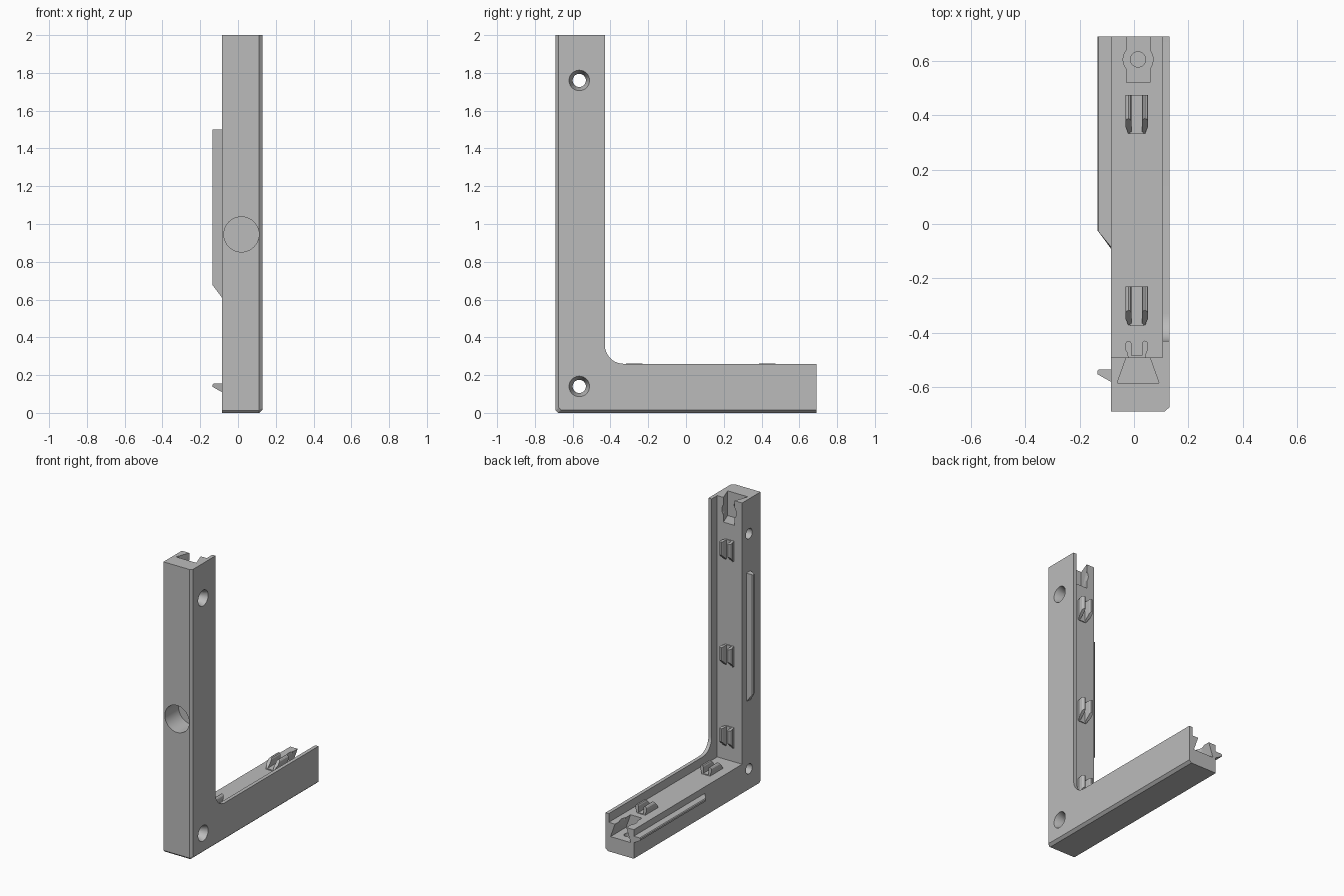
import bpy, bmesh, math
from mathutils import Vector, Matrix

if "Cube" in bpy.data.objects:
    bpy.data.objects.remove(bpy.data.objects["Cube"])

grey = bpy.data.materials.new("plain grey")
grey.use_nodes = True
grey.diffuse_color = (0.5, 0.5, 0.5, 1)
grey.node_tree.nodes["Principled BSDF"].inputs["Base Color"].default_value = (0.5, 0.5, 0.5, 1)

FRONT = -0.69            # y of the outer face of the upright
MID = 0.01               # x centre of the channel
X0, X1, PLATE = -0.085, 0.13, 0.105
FLOOR = 0.2              # depth of the channel floor
LENGTH = {"upright": 2.0, "foot": 1.38}


def place(arm, x, along, depth):
    """Map arm coordinates (along the arm, depth from its outer face) to the world."""
    if arm == "upright":
        return Vector((x, FRONT + depth, along))
    return Vector((x, FRONT + along, depth))


def finish(name, bm):
    bmesh.ops.recalc_face_normals(bm, faces=bm.faces[:])
    mesh = bpy.data.meshes.new(name)
    bm.to_mesh(mesh)
    bm.free()
    mesh.materials.append(grey)
    obj = bpy.data.objects.new(name, mesh)
    bpy.context.collection.objects.link(obj)
    return obj


def loft(name, loops):
    """Skin matching loops and cap both ends."""
    bm = bmesh.new()
    rings = [[bm.verts.new(p) for p in loop] for loop in loops]
    n = len(rings[0])
    for r, s in zip(rings, rings[1:]):
        for i in range(n):
            j = (i + 1) % n
            bm.faces.new((r[i], r[j], s[j], s[i]))
    bm.faces.new(rings[0])
    bm.faces.new(rings[-1])
    return finish(name, bm)


def prism(name, arm, section, start, end, slope=lambda x, d: 0):
    """Extrude an (x, depth) section along an arm; slope shifts its start."""
    return loft(name, [[place(arm, x, start + slope(x, d), d) for x, d in section],
                       [place(arm, x, end, d) for x, d in section]])


def cone(name, centre, axis, r1, r2, length):
    bm = bmesh.new()
    bmesh.ops.create_cone(bm, cap_ends=True, segments=40, radius1=r1, radius2=r2, depth=length)
    rot = Vector((0, 0, 1)).rotation_difference(Vector(axis)).to_matrix().to_4x4()
    bm.transform(Matrix.Translation(centre) @ rot @ Matrix.Translation((0, 0, length / 2)))
    return finish(name, bm)


def cut(target, cutter):
    mod = target.modifiers.new("cut", 'BOOLEAN')
    mod.operation, mod.solver, mod.object = 'DIFFERENCE', 'EXACT', cutter
    bpy.context.view_layer.objects.active = target
    bpy.ops.object.modifier_apply(modifier=mod.name)
    bpy.data.objects.remove(cutter)


# L-shaped frame with a rounded inner corner and chamfered outer edges
def outline(x, inset):
    wide, r, nick = 0.26, 0.1, 0.012
    pts = [(inset + nick, inset), (LENGTH["foot"], inset), (LENGTH["foot"], wide)]
    for i in range(13):
        t = math.radians(270 - 90 * i / 12)
        pts.append((wide + r + r * math.cos(t), wide + r + r * math.sin(t)))
    pts += [(wide, LENGTH["upright"]), (inset, LENGTH["upright"]), (inset, inset + nick)]
    return [Vector((x, FRONT + y, z)) for y, z in pts]


frame = loft("l_frame", [outline(X0, 0), outline(0.112, 0), outline(X1, 0.016)])

# Lower the channel floor, leaving the thin side plate standing
far = 3
cut(frame, prism("channel_cutter", "upright",
                 [(-1, FLOOR), (PLATE, FLOOR), (PLATE, far), (-1, far)], FLOOR, far))

# Screw holes with countersinks through the side
for z in (0.14, 1.76):
    y = -0.565
    cut(frame, cone("hole_cutter", (-0.3, y, z), (1, 0, 0), 0.035, 0.035, 0.6))
    cut(frame, cone("sink_cutter", (0.07, y, z), (1, 0, 0), 0.034, 0.056, 0.065))

# Round blind socket in the front
cut(frame, cone("socket_cutter", (0.018, FRONT - 0.1, 0.945), (0, 1, 0), 0.093, 0.093, 0.25))

# Dovetail pocket and blind pin hole at the end of each arm
for arm, length in LENGTH.items():
    low = 0.105
    cut(frame, prism("pocket_cutter", arm,
                     [(-0.062, low), (0.092, low), (0.057, FLOOR + 0.003), (0.057, 0.24),
                      (-0.027, 0.24), (-0.027, FLOOR + 0.003)], length - 0.17, length + 0.1))
    axis = place(arm, 0, 0, 1) - place(arm, 0, 0, 0)
    at = length - 0.085
    cut(frame, cone("recess_cutter", place(arm, 0.015, at, low + 0.002), axis, 0.055, 0.055, 0.15))
    cut(frame, cone("pin_cutter", place(arm, 0.015, at, 0.05), axis, 0.028, 0.028, 0.1))

# Snap ribs on the outside of the channel wall
rib = [(X0 + 0.005, 0.107), (X0, 0.11), (-0.135, 0.138), (-0.135, 0.15),
       (-0.13, 0.155), (X0 + 0.005, 0.155)]
for arm, start, end in (("upright", 0.61, 1.5), ("foot", 0.6, 1.38)):
    prism(arm + "_snap_rib", arm, rib, start, end, lambda x, d: max(0, (X0 - x) * 1.35))

# Sprung clips on the channel floor: two bulbous prongs on a thin pad
prong = [(0.031, -0.004), (0.036, 0.018), (0.042, 0.028), (0.042, 0.05), (0.037, 0.058),
         (0.03, 0.061), (0.023, 0.058), (0.019, 0.05), (0.019, -0.004)]
clips = {"upright": (0.29, 0.85, 1.575), "foot": (0.315, 1.02)}
for arm, starts in clips.items():
    for i, start in enumerate(starts):
        name = f"{arm}_clip_{i + 1}"
        for side, sign in (("right", -1), ("left", 1)):
            prism(f"{name}_{side}_prong", arm,
                  [(MID + sign * x, FLOOR + h) for x, h in prong],
                  start, start + 0.145, lambda x, d: max(0, d - FLOOR) * 0.95)
        prism(name + "_pad", arm,
              [(MID - 0.025, FLOOR - 0.004), (MID + 0.025, FLOOR - 0.004),
               (MID + 0.025, FLOOR + 0.006), (MID - 0.025, FLOOR + 0.006)],
              start, start + 0.145)

# Smooth the round surfaces, keep the edges crisp
bpy.ops.object.select_all(action='DESELECT')
frame.select_set(True)
bpy.context.view_layer.objects.active = frame
bpy.ops.object.shade_smooth_by_angle(angle=math.radians(25))
